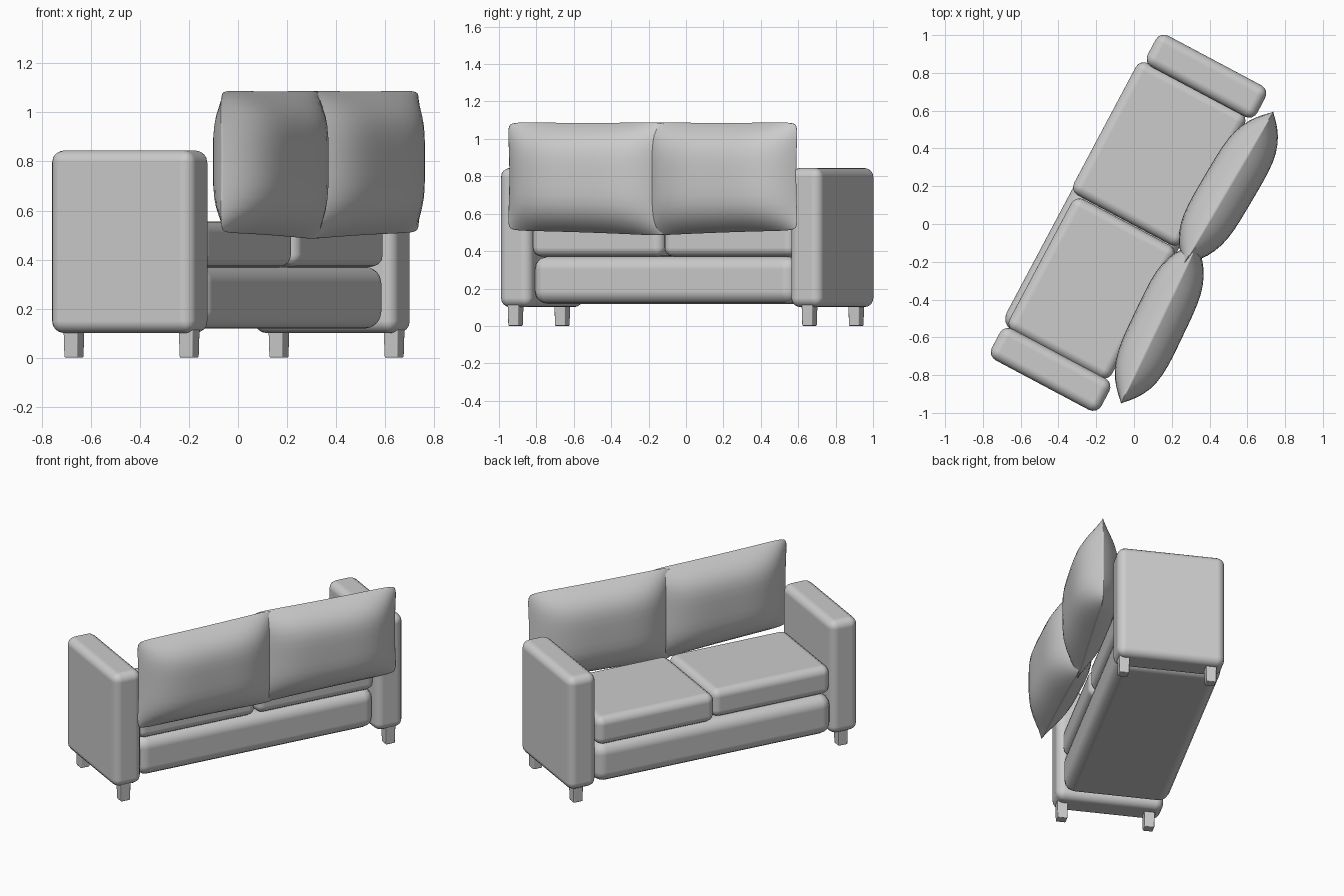
import bpy, bmesh, math
from mathutils import Matrix

cube = bpy.data.objects.get("Cube")
if cube:
    bpy.data.objects.remove(cube)

# One plain fabric colour
fabric = bpy.data.materials.new("plain_grey")
fabric.diffuse_color = (0.6, 0.6, 0.6, 1)
fabric.use_nodes = True
fabric.node_tree.nodes["Principled BSDF"].inputs["Base Color"].default_value = (0.6, 0.6, 0.6, 1)

# The sofa is laid out with its width on local x and its seat facing local +y,
# then the whole thing is turned about z
TURN = Matrix.Rotation(math.radians(62), 4, "Z")


def finish(name, bm):
    mesh = bpy.data.meshes.new(name)
    bmesh.ops.recalc_face_normals(bm, faces=bm.faces)
    bm.to_mesh(mesh)
    bm.free()
    mesh.materials.append(fabric)
    mesh.shade_smooth()
    obj = bpy.data.objects.new(name, mesh)
    bpy.context.collection.objects.link(obj)
    obj.matrix_world = TURN
    return obj


def rounded_box(name, xs, ys, zs, radius, segments=4, taper=1.0):
    bm = bmesh.new()
    bmesh.ops.create_cube(bm, size=1)
    for v in bm.verts:
        k = taper if v.co.z < 0 else 1.0
        for i, (lo, hi) in enumerate((xs, ys, zs)):
            scale = k if i < 2 else 1.0
            v.co[i] = (lo + hi) / 2 + v.co[i] * (hi - lo) * scale
    obj = finish(name, bm)
    bevel = obj.modifiers.new("soft_edges", "BEVEL")
    bevel.width = radius
    bevel.segments = segments
    bevel.harden_normals = True
    return obj


def pillow(name, side, y_mid, cols=24, rows=18):
    """Lens-shaped back cushion with a thin seam all round."""
    half_w, half_h, half_t = 0.475, 0.29, 0.142
    bm = bmesh.new()
    for face in (-1, 1):
        grid = []
        for j in range(rows + 1):
            t = math.sin((2 * j / rows - 1) * math.pi / 2)
            row = []
            for i in range(cols + 1):
                s = math.sin((2 * i / cols - 1) * math.pi / 2)
                x = 0.402 + s * half_w * (1 - 0.025 * (1 - t * t))
                z = 0.8 + t * half_h * (1 - 0.015 * (1 - s * s))
                if t < 0:
                    z += t * 0.03 * (1 - s) / 2
                # slightly rounded corners
                corner = abs(s * t) ** 12
                x -= 0.02 * s * corner
                z -= 0.012 * t * corner
                y = y_mid - 0.02 * s + face * half_t * (1 - s ** 4) * (1 - t ** 4)
                row.append(bm.verts.new((side * x, y, z)))
            grid.append(row)
        for a, b in zip(grid, grid[1:]):
            for i in range(cols):
                bm.faces.new((a[i], a[i + 1], b[i + 1], b[i]))
    bmesh.ops.remove_doubles(bm, verts=bm.verts, dist=0.0005)
    return finish(name, bm)


# Base between the arms
rounded_box("base", (-0.8, 0.79), (-0.27, 0.375), (0.118, 0.372), 0.07)

# Arms, legs, seat and back cushions on each side
for label, side, shift, seat_front, back_y in (
        ("left", 1, -0.008, 0.382, -0.352), ("right", -1, -0.008, 0.345, -0.365)):
    def span(a, b):
        return tuple(sorted((side * a + shift, side * b + shift)))

    rounded_box(label + "_arm", span(0.785, 0.973), (-0.3, 0.357), (0.1, 0.845), 0.05)
    for place, y in (("front", 0.28), ("back", -0.252)):
        rounded_box(f"{label}_{place}_leg", span(0.857, 0.923), (y - 0.033, y + 0.033),
                    (0, 0.115), 0.006, 2, 0.92)
    rounded_box(label + "_seat_cushion", span(0.002, 0.795), (-0.27, seat_front),
                (0.37, 0.555), 0.05)
    pillow(label + "_back_cushion", side, back_y)
